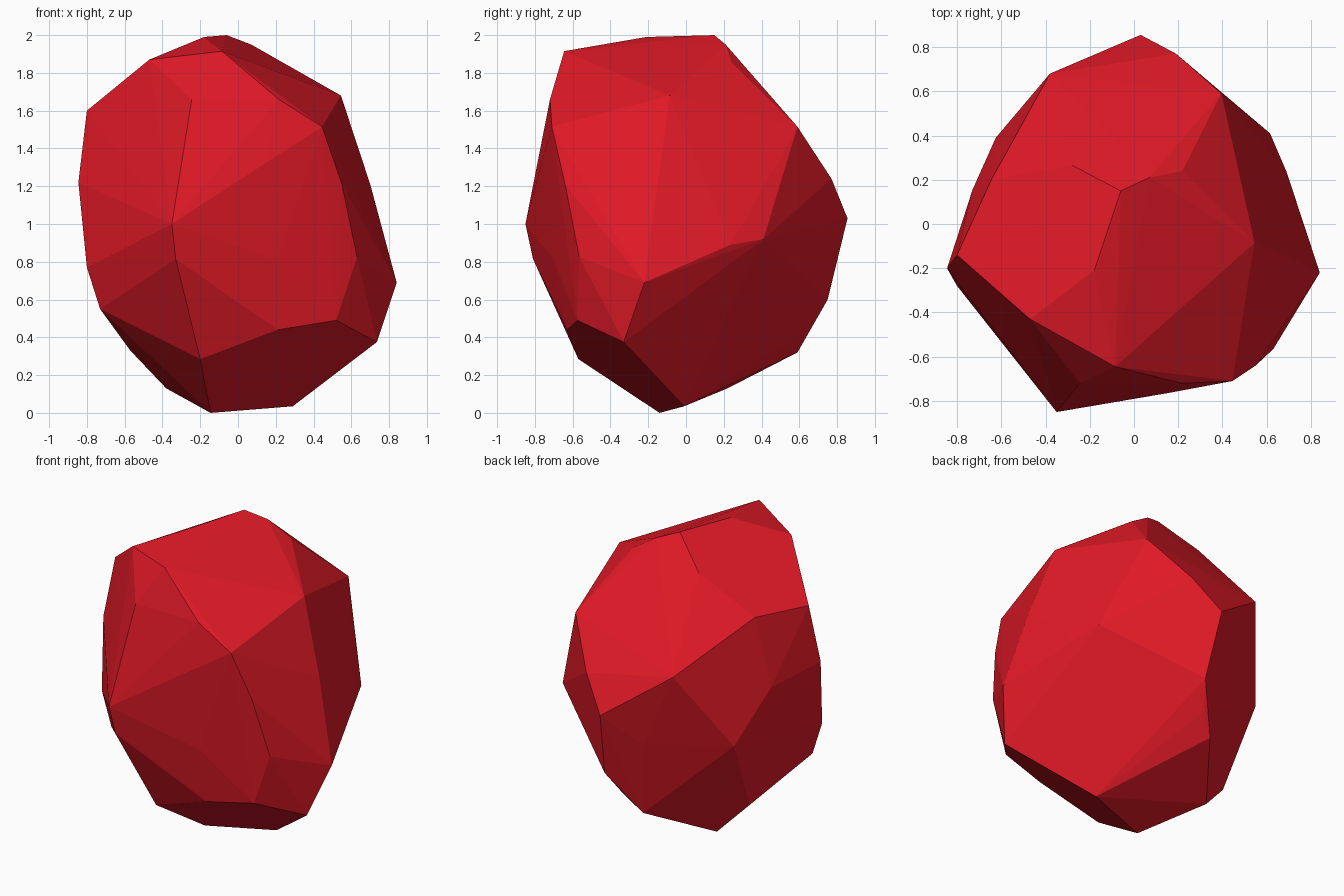
import bpy, bmesh

# Corner points of the faceted boulder, grouped by height band
crown = [(-.06, .15, 2.0), (-.18, -.21, 1.99), (.07, .21, 1.95), (-.085, -.645, 1.915),
         (-.47, -.43, 1.87), (.22, .24, 1.855), (-.28, .265, 1.83)]
shoulder = [(.545, -.085, 1.68), (.215, -.72, 1.66), (-.245, -.72, 1.66), (-.645, .2, 1.61),
            (-.80, -.14, 1.60), (.445, -.71, 1.515), (.395, .59, 1.515)]
upper_belly = [(.15, -.765, 1.325), (-.38, .68, 1.325), (.19, .77, 1.24), (-.845, -.2, 1.22),
               (.55, -.64, 1.21), (.70, -.15, 1.21), (-.73, .155, 1.15),
               (.03, .855, 1.03), (-.35, -.85, 1.0)]
lower_belly = [(.615, .41, .92), (.69, .235, .89), (-.17, .69, .83), (.63, -.565, .825),
               (-.625, .39, .825), (-.33, -.81, .815), (.21, -.70, .81), (-.80, -.28, .77),
               (.84, -.22, .69), (.07, .75, .60)]
base = [(-.73, -.28, .55), (.52, -.575, .49), (.21, -.63, .44), (0, .65, .44),
        (.735, -.33, .375), (-.57, .15, .33), (-.1, .59, .32), (-.2, -.57, .285),
        (.14, .27, .24), (-.38, .22, .13), (.29, -.01, .035), (-.145, -.14, 0)]

# Wrap the corners in a flat-faced shell
bm = bmesh.new()
for band in (crown, shoulder, upper_belly, lower_belly, base):
    for co in band:
        bm.verts.new(co)
bmesh.ops.convex_hull(bm, input=bm.verts[:])
bmesh.ops.delete(bm, geom=[v for v in bm.verts if not v.link_faces], context='VERTS')
bmesh.ops.recalc_face_normals(bm, faces=bm.faces[:])

mesh = bpy.data.meshes.new("boulder")
bm.to_mesh(mesh)
bm.free()

# Red stone
red = bpy.data.materials.new("red_stone")
red.diffuse_color = (0.75, 0.01, 0.02, 1)
mesh.materials.append(red)
boulder = bpy.data.objects.new("boulder", mesh)
bpy.context.collection.objects.link(boulder)
